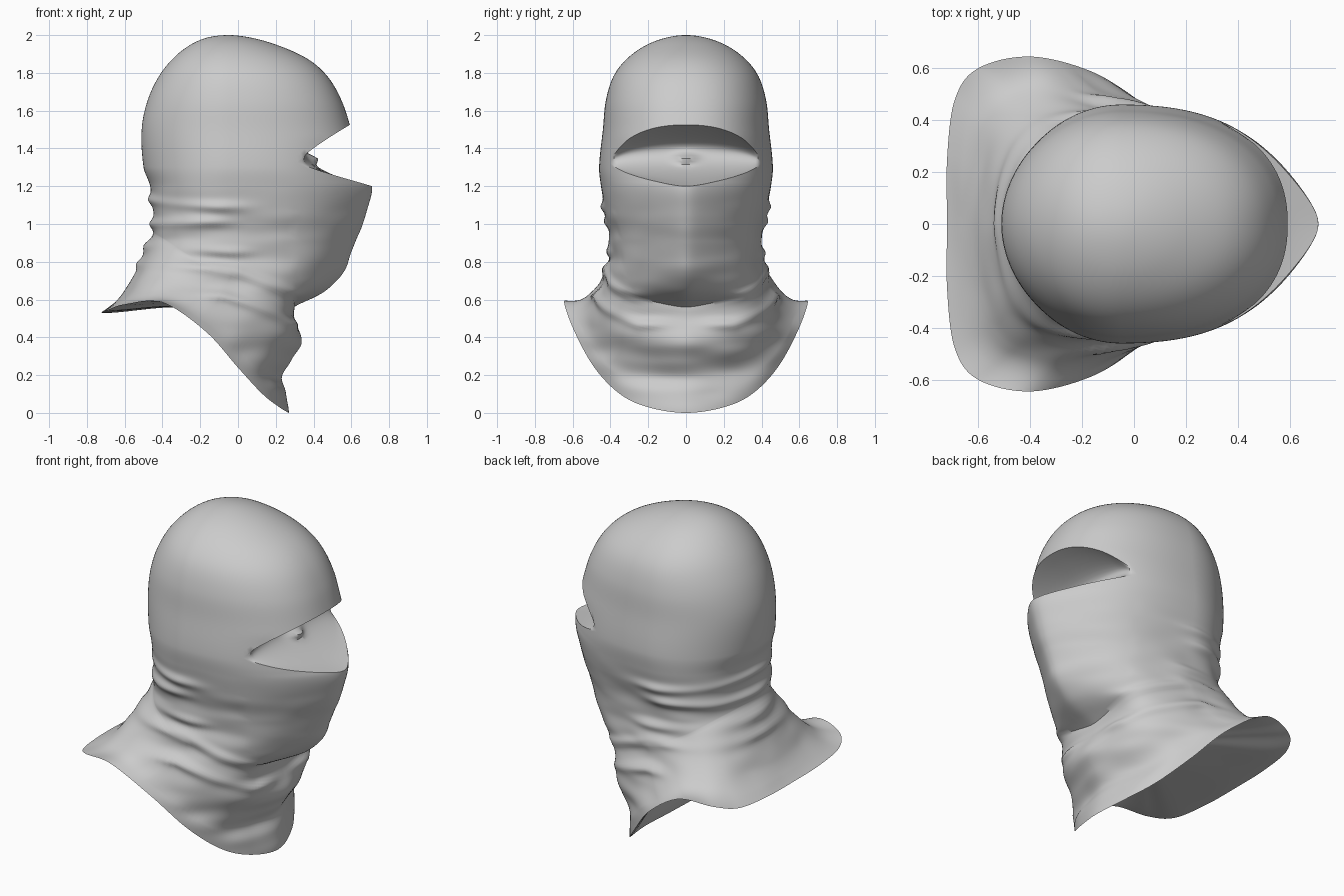
import bpy, bmesh, math
from mathutils import Vector, noise

if "Cube" in bpy.data.objects:
    bpy.data.objects.remove(bpy.data.objects["Cube"])

COLS = 160
CX = -0.05
SLIT = math.radians(60)

# Head profile: z, front x, back x, half width, front roundness, back roundness (2 = ellipse)
HEAD = [(2.0, -.05, -.05, 0, 2, 2), (1.99, .05, -.15, .09, 2, 2), (1.95, .20, -.25, .205, 2, 2),
        (1.87, .375, -.35, .318, 2.1, 2), (1.78, .475, -.42, .385, 2.2, 1.95),
        (1.65, .55, -.48, .425, 2.25, 1.95), (1.5, .60, -.51, .44, 2.25, 1.95),
        (1.3, .66, -.50, .46, 2.2, 1.95), (1.2, .71, -.465, .45, 2.15, 2.1),
        (1.05, .675, -.45, .425, 2.15, 2.2), (.9, .62, -.455, .40, 2.1, 2.5),
        (.75, .56, -.50, .41, 2, 3), (.65, .47, -.53, .42, 2, 3.2), (.55, .28, -.55, .42, 2, 3.2)]
# Collar hem, from the front centre round one side to the back centre
HEM = [(.27, 0, 0), (.22, .2, .03), (.13, .35, .1), (0, .485, .24), (-.17, .59, .43),
       (-.4, .645, .585), (-.6, .6, .575), (-.69, .48, .545), (-.72, .25, .535), (-.72, 0, .53)]
# Cloth folds: start point, end point, height (mirrored to both sides)
FOLDS = [((-.46, 0, 1.13), (-.1, .42, 1.09), .02), ((-.46, 0, 1.0), (-.15, .4, 1.01), .022),
         ((-.45, 0, .89), (-.05, .4, .85), .02), ((-.5, 0, .79), (-.15, .4, .77), .025),
         ((-.1, .43, .62), (.25, .2, .47), .03), ((0, .42, .74), (.3, .3, .62), .02)]


def hermite(p0, p1, m0, m1, t):
    a, b = t * t, t * t * t
    return (2*b - 3*a + 1) * p0 + (b - 2*a + t) * m0 + (3*a - 2*b) * p1 + (b - a) * m1


def profile(z):
    us = [math.sqrt(2 - r[0]) for r in HEAD]
    u = min(math.sqrt(max(0, 2 - z)), us[-1])
    i = 0
    while i < len(us) - 2 and us[i + 1] < u:
        i += 1
    h = us[i + 1] - us[i]

    def slope(j, k):
        a, b = max(j - 1, 0), min(j + 1, len(us) - 1)
        return (HEAD[b][k] - HEAD[a][k]) / (us[b] - us[a])
    return [hermite(HEAD[i][k], HEAD[i + 1][k], slope(i, k) * h, slope(i + 1, k) * h,
                    (u - us[i]) / h) for k in range(1, 6)]


def head(th, z):
    xf, xb, w, pf, pb = profile(z)
    c, s = math.cos(th), math.sin(th)
    e = 2 / (pf if c > 0 else pb)
    t = abs(c) ** e
    y = w * math.copysign(abs(s) ** e, s)
    if c > 0:  # the lower face narrows softly towards the nose
        y *= 1 - .5 * min(max((1.45 - z) / .22, 0), 1) * t ** 5
    return Vector((CX + ((xf if c > 0 else xb) - CX) * t, y, z))


def hem(th):
    a = abs(th) / math.pi * 9
    i = min(int(a), 8)

    def pt(j):
        if j < 0 or j > 9:
            q = HEM[-j if j < 0 else 18 - j]
            return Vector((q[0], -q[1], q[2]))
        return Vector(HEM[j])
    v = hermite(pt(i), pt(i + 1), (pt(i + 1) - pt(i - 1)) / 2, (pt(i + 2) - pt(i)) / 2, a - i)
    if th < 0:
        v.y = -v.y
    return v


def slit(th):
    g = max(0, 1 - (th / SLIT) ** 2)
    return 1.33 + .195 * g ** .8, 1.32 - .12 * g


def wrinkle(p, fade=1):
    out = Vector((p.x - CX, p.y, 0)).normalized()
    q = Vector((p.x, abs(p.y), p.z))
    d = 0
    for a, b, amp in FOLDS:
        a, b = Vector(a), Vector(b)
        t = min(max((q - a).dot(b - a) / (b - a).length_squared, 0), 1)
        r = q - a.lerp(b, t)
        d += amp * math.exp(-(r.z / .028) ** 2 - (r.x ** 2 + r.y ** 2) / .014)
    mask = min(max((1.2 - p.z) / .25, 0), 1) * (.5 if p.x > .3 and p.z > .6 else 1)
    d += .014 * mask * noise.noise(Vector((p.x * 4, p.y * 4, p.z * 11)))
    return p + out * d * fade


def collar(th, v):
    neck = head(th, .755 - .195 * math.cos(th))
    p = neck.lerp(hem(th), v)
    front = max(0, math.cos(th)) ** 1.5
    p.x += front * (.04 * math.exp(-((v - .33) / .17) ** 2) - .05 * math.exp(-((v - .68) / .16) ** 2))
    p.z -= (1 - front) * .075 * math.sin(math.pi * v)
    return p


def recess(th, v):
    up, lo = slit(th)
    p = head(th, up).lerp(head(th, lo), v)
    if abs(th) < SLIT:
        # steep under the brow, then sloping out to the lower lip
        k = math.sin(math.pi / 2 * v / .4) ** .9 if v < .4 else math.cos(math.pi / 2 * (v - .4) / .6) ** .8
        p.x += (min(p.x, .35) - p.x) * k
        p.x += .06 * math.exp(-(p.y / .06) ** 2 - ((p.z - 1.345) / .025) ** 2) * k
    return p


def crown(th, v):
    return head(th, 2 - (2 - slit(th)[0]) * v * v)


def face(th, v):
    z0, z1 = slit(th)[1], .755 - .195 * math.cos(th)
    return wrinkle(head(th, z0 + (z1 - z0) * v), min(1, v * 5))


def cape(th, v):
    return wrinkle(collar(th, v), min(1, (1 - v) * 5))


def underside(th, v):
    # shallow hollow inside the collar, square to the slanted hem
    p = hem(th).lerp(Vector((-.2, 0, .32)), v)
    return p + Vector((.1, 0, .2)) * math.sin(v * math.pi / 2) ** 1.2


# One continuous cloth surface: crown, eye recess, face and neck, collar, underside
bm = bmesh.new()
prev = None
for part, rows in ((crown, 40), (recess, 20), (face, 60), (cape, 40), (underside, 20)):
    for r in range(rows + 1):
        if prev and r == 0:
            continue
        ring = [bm.verts.new(part(-math.pi + 2 * math.pi * c / COLS, r / rows)) for c in range(COLS)]
        if prev:
            for c in range(COLS):
                d = (c + 1) % COLS
                bm.faces.new((prev[c], ring[c], ring[d], prev[d]))
        prev = ring
bmesh.ops.remove_doubles(bm, verts=bm.verts, dist=.0004)
bmesh.ops.recalc_face_normals(bm, faces=bm.faces)
me = bpy.data.meshes.new("balaclava")
bm.to_mesh(me)
bm.free()
ob = bpy.data.objects.new("balaclava", me)
bpy.context.collection.objects.link(ob)
bpy.context.view_layer.objects.active = ob
ob.select_set(True)
bpy.ops.object.shade_smooth_by_angle(angle=math.radians(50))
